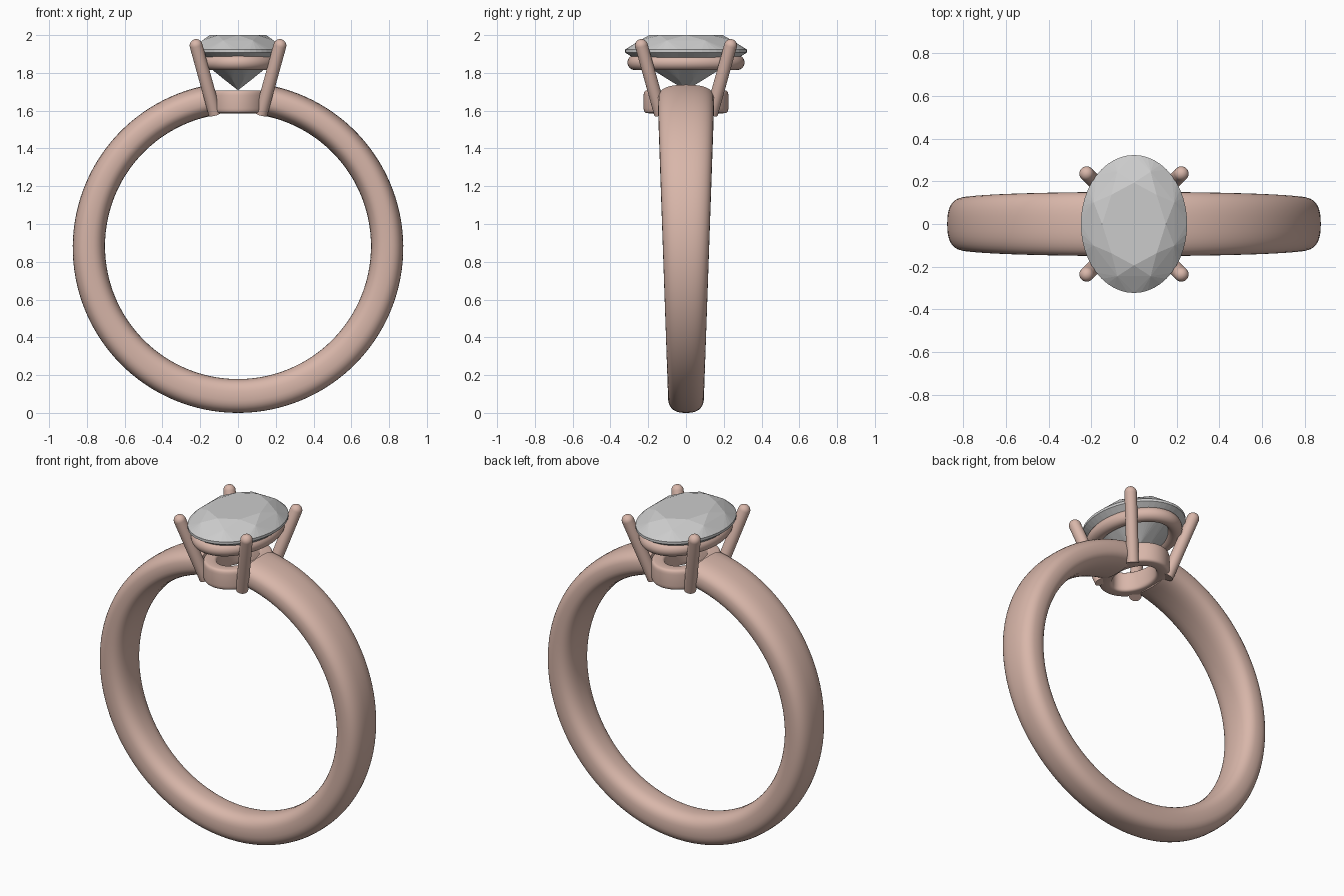
import bpy, bmesh, math
from math import sin, cos, pi, tau
from mathutils import Vector

if "Cube" in bpy.data.objects:
    bpy.data.objects.remove(bpy.data.objects["Cube"])

metal = bpy.data.materials.new("rose_metal")
metal.diffuse_color = (0.69, 0.47, 0.40, 1)
metal.use_nodes = True
metal.node_tree.nodes["Principled BSDF"].inputs["Base Color"].default_value = metal.diffuse_color


def finish(name, bm, mat=None, smooth=True):
    bmesh.ops.recalc_face_normals(bm, faces=bm.faces[:])
    me = bpy.data.meshes.new(name)
    bm.to_mesh(me)
    bm.free()
    ob = bpy.data.objects.new(name, me)
    bpy.context.collection.objects.link(ob)
    if mat:
        me.materials.append(mat)
    if smooth:
        bpy.context.view_layer.objects.active = ob
        ob.select_set(True)
        bpy.ops.object.shade_smooth_by_angle(angle=math.radians(40))
        ob.select_set(False)
    return ob


def loft(name, rings, closed):
    """Skin a row of equal point loops; cap the ends when open."""
    bm = bmesh.new()
    vs = [[bm.verts.new(p) for p in r] for r in rings]
    n = len(vs[0])
    for i in range(len(vs) if closed else len(vs) - 1):
        a, b = vs[i], vs[(i + 1) % len(vs)]
        for j in range(n):
            k = (j + 1) % n
            bm.faces.new((a[j], a[k], b[k], b[j]))
    if not closed:
        bm.faces.new(vs[0])
        bm.faces.new(vs[-1])
    return finish(name, bm, metal)


def superellipse(n, power):
    def f(c):
        return math.copysign(abs(c) ** (2 / power), c)
    return [(f(cos(tau * i / n)), f(sin(tau * i / n))) for i in range(n)]


def oval_ring(name, ax, ay, z, half_w, half_h, power):
    rings = []
    for i in range(72):
        a = tau * i / 72
        nrm = Vector((cos(a) / ax, sin(a) / ay, 0)).normalized()
        c = Vector((ax * cos(a), ay * sin(a), z))
        rings.append([c + nrm * u * half_w + Vector((0, 0, v * half_h))
                      for u, v in superellipse(28, power)])
    return loft(name, rings, True)


# Band: tapering shank, open at the top where it meets the seat
rings = []
gap = 0.17
for i in range(121):
    a = pi / 2 + gap + (tau - 2 * gap) * i / 120
    r_out = 0.875
    r_in = 0.704 + 0.008 * sin(a)
    mid, half = (r_out + r_in) / 2, (r_out - r_in) / 2
    ring = []
    for u, v in superellipse(36, 2.6):
        r = mid + u * half
        z = 0.875 + r * sin(a)
        w = 0.092 + 0.058 * (0.875 + mid * sin(a)) / 1.66
        ring.append((r * cos(a), v * w, z))
    rings.append(ring)
loft("band", rings, False)

# Setting: lower collar and upper gallery rail
oval_ring("lower_collar", 0.132, 0.187, 1.647, 0.038, 0.061, 5)
oval_ring("gallery_rail", 0.185, 0.27, 1.855, 0.04, 0.04, 2)

# Prongs: flat foot, leaning outward, rounded tip
R = 0.034
for sx, side in ((-1, "left"), (1, "right")):
    for sy, end in ((-1, "front"), (1, "back")):
        foot = Vector((sx * 0.122, sy * 0.135, 1.582))
        tip = Vector((sx * 0.222, sy * 0.236, 1.945))
        axis = (tip - foot).normalized()
        e1 = axis.orthogonal().normalized()
        e2 = axis.cross(e1)
        stations = [(foot, R)] + [(tip + axis * R * sin(t), R * cos(t))
                                  for t in (pi / 2 * k / 8 * 0.97 for k in range(9))]
        rings = [[c + (e1 * cos(tau * j / 24) + e2 * sin(tau * j / 24)) * r
                  for j in range(24)] for c, r in stations]
        loft(f"{end}_{side}_prong", rings, False)

# Oval gem: hull of table, crown, girdle, pavilion rings and culet
bm = bmesh.new()
for n, off, s, z in ((8, 0, 0.60, 2.0), (8, 0.5, 0.82, 1.972), (48, 0, 1, 1.923),
                     (48, 0, 1, 1.908), (8, 0.5, 0.30, 1.762), (1, 0, 0, 1.708)):
    for i in range(n):
        a = tau * (i + off) / n + pi / 2
        bm.verts.new((0.249 * s * cos(a), 0.323 * s * sin(a), z))
res = bmesh.ops.convex_hull(bm, input=bm.verts[:])
bmesh.ops.dissolve_limit(bm, angle_limit=0.005, verts=bm.verts[:], edges=bm.edges[:])
finish("oval_gem", bm, smooth=False)
